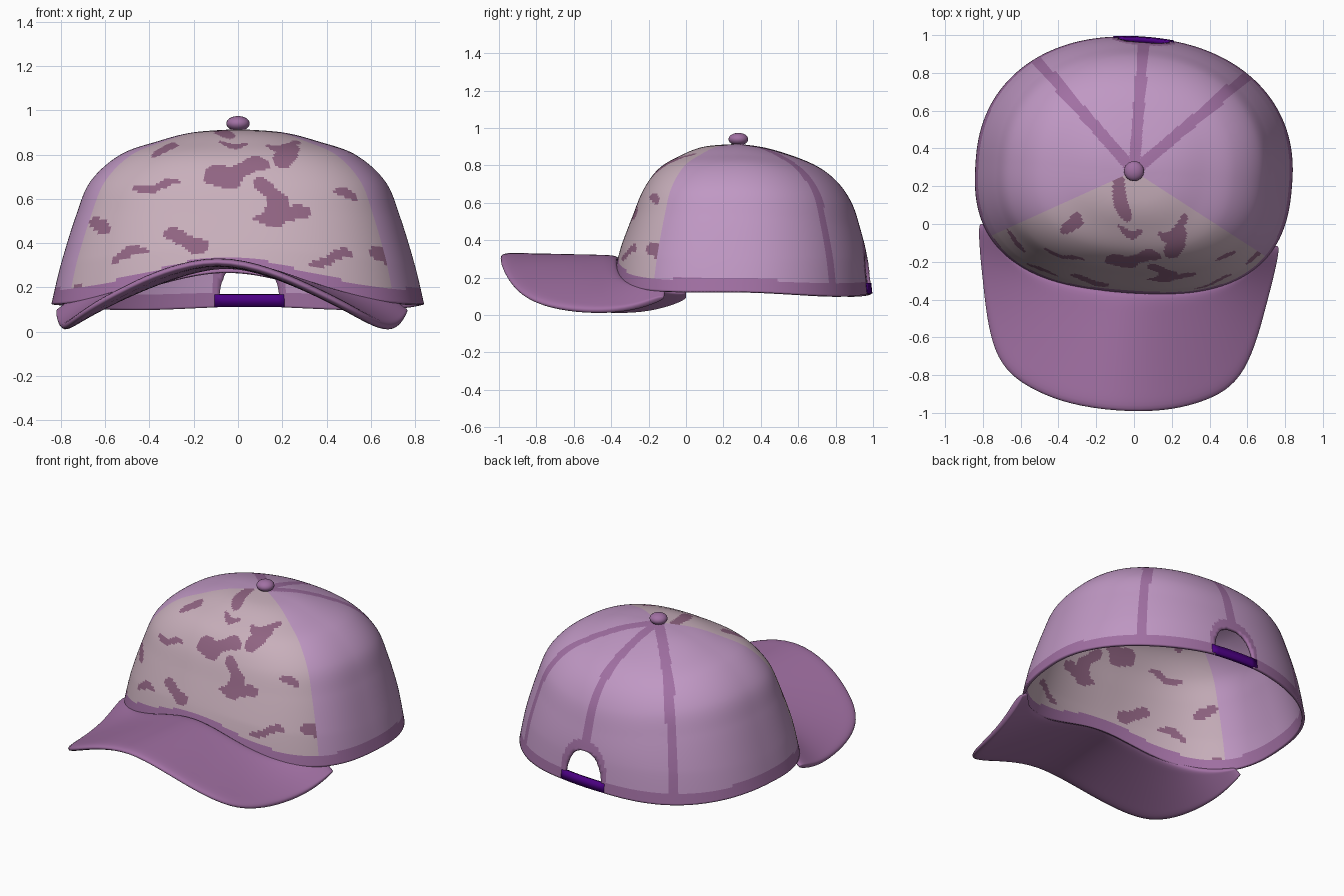
import bpy, bmesh, math
from mathutils import Matrix, Vector

if "Cube" in bpy.data.objects:
    bpy.data.objects.remove(bpy.data.objects["Cube"])

CY = 0.28                      # crown axis position in y
TWIST = Matrix.Translation((0, CY, 0)) @ Matrix.Rotation(-0.075, 4, 'Z') @ Matrix.Translation((0, -CY, 0))


def material(name, rgb):
    lin = [((c / 255 + 0.055) / 1.055) ** 2.4 if c > 10 else c / 255 / 12.92 for c in rgb]
    m = bpy.data.materials.new(name)
    m.diffuse_color = (*lin, 1)
    m.use_nodes = True
    m.node_tree.nodes["Principled BSDF"].inputs["Base Color"].default_value = m.diffuse_color
    return m


LILAC = material("lilac panel", (192, 152, 196))
TRIM = material("purple trim", (161, 112, 163))
PALE = material("pale camouflage", (200, 175, 187))
BLOTCH = material("dark camouflage", (144, 100, 130))
INDIGO = material("indigo strap", (75, 0, 130))


def finish(bm, name, mats, thickness=0, subsurf=0):
    bm.transform(TWIST)
    me = bpy.data.meshes.new(name)
    bm.to_mesh(me)
    bm.free()
    ob = bpy.data.objects.new(name, me)
    bpy.context.collection.objects.link(ob)
    for m in mats:
        me.materials.append(m)
    for p in me.polygons:
        p.use_smooth = True
    if thickness:
        s = ob.modifiers.new("thickness", 'SOLIDIFY')
        s.thickness, s.offset = thickness, -1
    if subsurf:
        s = ob.modifiers.new("round", 'SUBSURF')
        s.levels = s.render_levels = subsurf
    return ob


# Crown profiles (radius factor, height) from rim to top
FRONT = [(1, .27), (.95, .38), (.86, .53), (.77, .67), (.65, .78), (.48, .85), (.28, .9), (0, .915)]
SIDE = [(1, .125), (.95, .30), (.87, .52), (.79, .68), (.63, .80), (.43, .86), (.24, .9), (0, .915)]
BACK = [(1, .115), (.97, .30), (.92, .45), (.85, .60), (.73, .72), (.55, .81), (.25, .885), (0, .915)]


def spline(pts, t):
    k = min(int(t), len(pts) - 2)
    f = t - k
    p = [pts[max(0, min(len(pts) - 1, k + d))] for d in (-1, 0, 1, 2)]
    return [0.5 * (2 * b + (c - a) * f + (2 * a - 5 * b + 4 * c - d) * f * f
                   + (3 * b - a - 3 * c + d) * f ** 3) for a, b, c, d in zip(*p)]


def crown_point(th, t):
    """th is measured from the front towards +x; t runs from 0 at the rim to 7 at the top."""
    s, c = math.sin(th), math.cos(th)
    b, n = (.65, 2.6) if c > 0 else (.71, 2.2)
    rad = ((abs(s) / .84) ** n + (abs(c) / b) ** n) ** (-1 / n)
    main = spline(FRONT if c > 0 else BACK, t)
    side = spline(SIDE, t)
    w = c * c
    r = (main[0] * w + side[0] * (1 - w)) * rad
    z = main[1] * w + side[1] * (1 - w)
    z -= (.04 if c > 0 else .02) * max(0, 1 - t) * math.sin(2 * th) ** 2
    return Vector((s * r, CY - c * r, z))


# Camouflage blotches in front view: x, z, half width, half height, tilt
BLOTS = [(-.06, .70, .10, .05, .2), (.04, .74, .09, .04, .2), (.22, .79, .07, .045, .3), (.21, .84, .07, .014, 0),
         (-.01, .848, .07, .012, 0), (-.05, .895, .05, .02, 0), (-.33, .82, .05, .018, .3), (-.37, .655, .1, .02, .2),
         (.13, .65, .055, .04, 0), (.17, .57, .055, .09, 0), (.25, .53, .07, .035, .1), (.15, .50, .07, .022, 0),
         (.49, .62, .06, .02, -.2), (-.62, .48, .05, .035, .4), (-.49, .35, .085, .025, .35),
         (-.22, .41, .11, .04, -.3), (.42, .33, .09, .025, .3), (.64, .34, .06, .035, -.6),
         (.74, .18, .04, .03, -.4), (-.74, .18, .05, .02, .5)]


def in_blot(p):
    x = p.x + .014 * math.sin(38 * p.z + 9 * p.x)
    z = p.z + .012 * math.sin(33 * p.x + 2)
    for bx, bz, w, h, a in BLOTS:
        dx, dz = x - bx, z - bz
        u, v = dx * math.cos(a) + dz * math.sin(a), dz * math.cos(a) - dx * math.sin(a)
        if (u / w) ** 2 + (v / h) ** 2 < 1:
            return True
    return False


def opening(x, z):
    """Below 1 inside the arched back opening."""
    return ((abs(x) / .14) ** 2.4 + (max(0, z - .10) / .23) ** 2.4) ** (1 / 2.4)


# Crown: fine shell, coloured by direction and height
NA, NL = 264, 84
bm = bmesh.new()
grid = [[bm.verts.new(crown_point(2 * math.pi * i / NA, 6.95 * j / NL)) for j in range(NL + 1)] for i in range(NA)]
FRONT_SEAM = math.radians(61)
BACK_SEAMS = [math.radians(a) for a in (134.5, 180, 225.5)]
cut = []
for i in range(NA):
    th = 2 * math.pi * (i + .5) / NA
    rim = crown_point(th, 0).z
    off = min(th, 2 * math.pi - th)
    for j in range(NL):
        k = (i + 1) % NA
        f = bm.faces.new((grid[i][j], grid[k][j], grid[k][j + 1], grid[i][j + 1]))
        p = f.calc_center_median()
        r = math.hypot(p.x, p.y - CY)
        seam = any(abs(th - a) < 1 and abs(r * math.sin(th - a)) < .03 for a in BACK_SEAMS)
        hole = opening(p.x, p.z) if p.y > .6 else 9
        if hole < 1:
            cut.append(f)
        if p.z - rim < .07 or seam or hole < 1.28:
            f.material_index = 1
        elif off < FRONT_SEAM:
            f.material_index = 3 if in_blot(TWIST @ p) else 2
bmesh.ops.delete(bm, geom=cut, context='FACES')
rim_verts = {col[0] for col in grid if col[0].is_valid}
for v in bm.verts:             # smooth the cut edge of the opening
    if v.is_boundary and v.co.y > .6 and abs(v.co.x) < .2 and v.co.z < .4 and v not in rim_verts:
        q = opening(v.co.x, v.co.z)
        v.co.x /= q
        v.co.z = .10 + (v.co.z - .10) / q
finish(bm, "crown", [LILAC, TRIM, PALE, BLOTCH], .018)

# Brim: ruled sheet from the rim to an outer curve, mirrored in x
OUTER = [(0, -1.0, .355), (.26, -.98, .29), (.44, -.925, .205), (.585, -.85, .13), (.675, -.735, .07),
         (.73, -.55, .035), (.765, -.35, .03), (.79, -.2, .055), (.805, -.06, .11)]
bm = bmesh.new()
cols = []
ROWS = 6
for k in range(-8, 9):
    th = math.radians(66) * k / 8
    a = crown_point(th, 0)
    a = Vector((a.x * .985, CY + (a.y - CY) * .985, a.z + .012 + .04 * math.cos(th * 1.3) ** 2))
    x, y, z = OUTER[abs(k)]
    b = Vector((math.copysign(x, k), y, z))
    cols.append([bm.verts.new(a.lerp(b, u / ROWS)) for u in range(ROWS + 1)])
for c, d in zip(cols, cols[1:]):
    for u in range(ROWS):
        bm.faces.new((c[u], c[u + 1], d[u + 1], d[u]))
finish(bm, "brim", [TRIM], .038, 2)

# Back strap across the opening
bm = bmesh.new()
strip = []
for i in range(9):
    p = crown_point(math.pi + .225 * (i / 4 - 1), 0)
    p.y += .004
    strip.append([bm.verts.new((p.x, p.y - dy, z)) for z, dy in ((.115, 0), (.17, .006))])
for a, b in zip(strip, strip[1:]):
    bm.faces.new((a[0], b[0], b[1], a[1]))
finish(bm, "back_strap", [INDIGO], .026)

# Top button
bm = bmesh.new()
bmesh.ops.create_uvsphere(bm, u_segments=20, v_segments=12, radius=1,
                          matrix=Matrix.Translation((0, CY, .94)) @ Matrix.Diagonal((.053, .053, .034, 1)))
finish(bm, "top_button", [TRIM])
